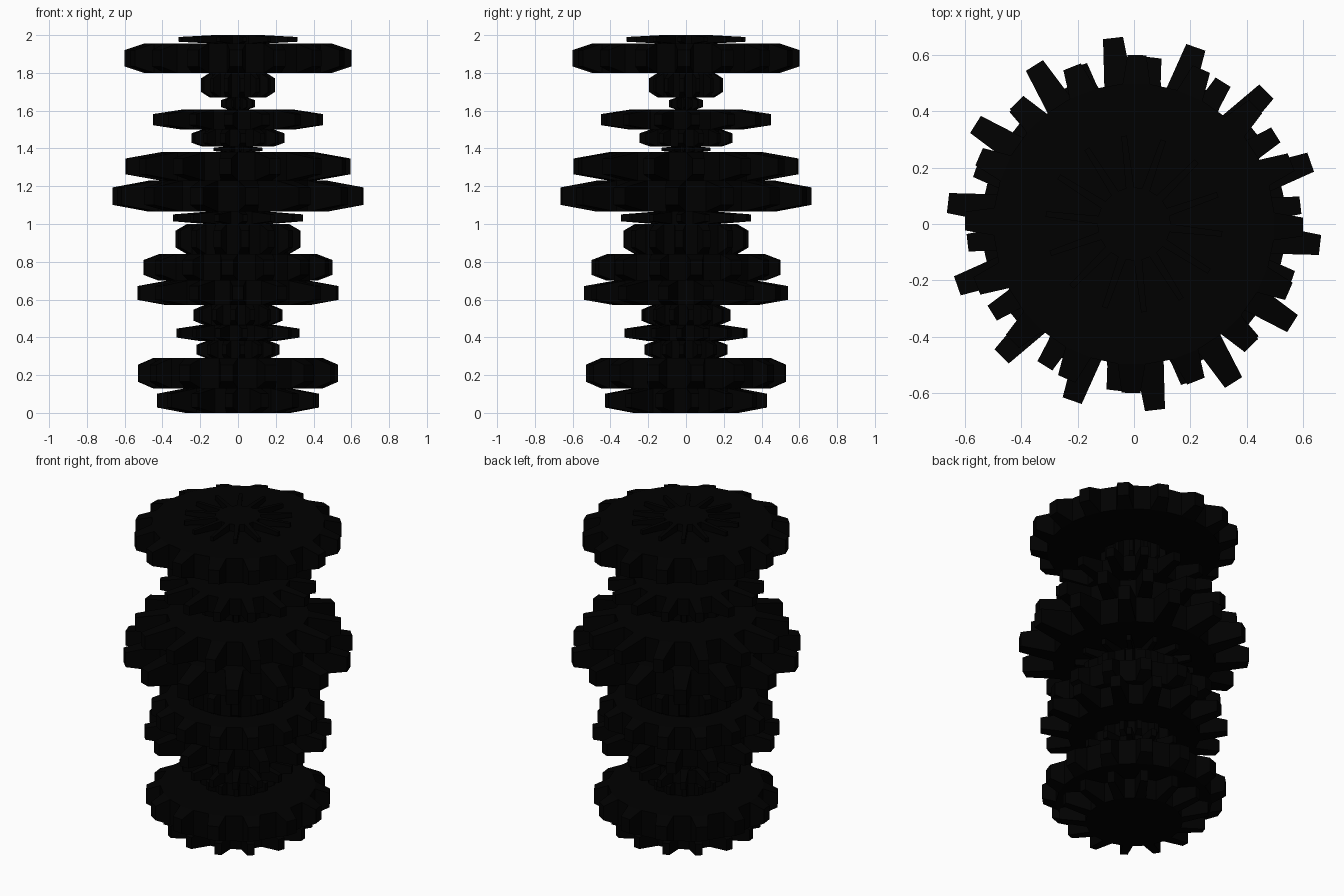
import bpy, bmesh
from math import cos, sin, pi, radians
from mathutils import Vector

if "Cube" in bpy.data.objects:
    bpy.data.objects.remove(bpy.data.objects["Cube"])

black = bpy.data.materials.new("black")
black.diffuse_color = (0, 0, 0, 1)
black.use_nodes = True
black.node_tree.nodes["Principled BSDF"].inputs["Base Color"].default_value = black.diffuse_color


def gear(name, z0, z1, body, outer, teeth=14, angle=-6.43, wide=0.68, tall=0.56):
    """Low-poly drum whose alternate side faces are drawn out into tapered teeth."""
    bm = bmesh.new()
    n = teeth * 2
    a0 = radians(angle) - pi / n
    rings = []
    for z in (z0, z1):
        rings.append([bm.verts.new((body * cos(a0 + 2 * pi * i / n),
                                    body * sin(a0 + 2 * pi * i / n), z)) for i in range(n)])
    low, high = rings
    bm.faces.new(low[::-1])
    bm.faces.new(high)
    sides = [bm.faces.new((low[i], low[(i + 1) % n], high[(i + 1) % n], high[i]))
             for i in range(n)]
    teeth_faces = sides[::2]
    # each tooth narrows towards its tip
    for f in bmesh.ops.extrude_discrete_faces(bm, faces=teeth_faces)["faces"]:
        c = f.calc_center_median()
        out = Vector((c.x, c.y, 0)).normalized()
        across = Vector((-out.y, out.x, 0))
        for v in f.verts:
            d = v.co - c
            v.co = out * outer + across * (d.dot(across) * wide)
            v.co.z = c.z + d.z * tall
    bmesh.ops.recalc_face_normals(bm, faces=bm.faces)
    mesh = bpy.data.meshes.new(name)
    bm.to_mesh(mesh)
    bm.free()
    mesh.materials.append(black)
    ob = bpy.data.objects.new(name, mesh)
    bpy.context.collection.objects.link(ob)


# gears from bottom to top: z bottom, z top, body radius, tooth tip radius
stack = [
    (0.00, 0.13, 0.28, 0.43),
    (0.13, 0.29, 0.45, 0.53),
    (0.29, 0.38, 0.17, 0.22),
    (0.38, 0.465, 0.20, 0.325),
    (0.465, 0.57, 0.18, 0.235),
    (0.57, 0.70, 0.38, 0.54),
    (0.70, 0.84, 0.42, 0.50),
    (0.84, 1.00, 0.27, 0.33),
    (1.00, 1.065, 0.17, 0.345),
    (1.065, 1.23, 0.47, 0.665),
    (1.23, 1.38, 0.41, 0.595),
    (1.38, 1.41, 0.07, 0.13),
    (1.41, 1.50, 0.19, 0.245),
    (1.50, 1.605, 0.30, 0.45),
    (1.605, 1.67, 0.05, 0.09),
    (1.67, 1.80, 0.15, 0.195),
    (1.80, 1.955, 0.50, 0.60),
    (1.955, 2.00, 0.13, 0.315),
]
for i, (z0, z1, body, outer) in enumerate(stack):
    angle = 6.43 if i in (0, 1, 4, 6, 10, 13) else -6.43
    teeth = 14
    if i == 16:
        teeth, angle = 16, -1
    if i == 5:
        angle = 12.86
    gear(f"gear_{i + 1:02d}", z0, z1, body, outer, teeth, angle)
